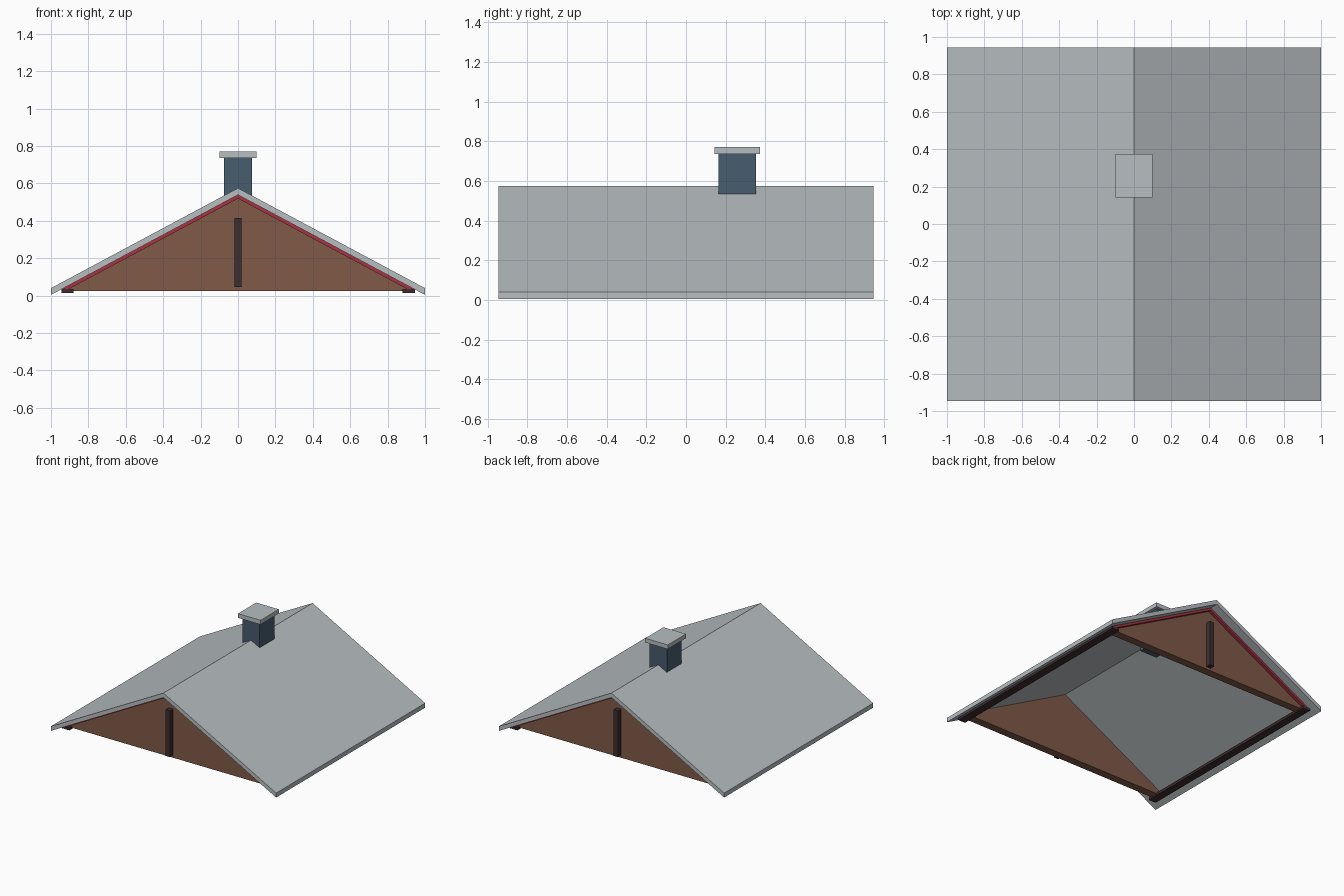
import bpy

if "Cube" in bpy.data.objects:
    bpy.data.objects.remove(bpy.data.objects["Cube"], do_unlink=True)


def linear(c):
    return c / 12.92 if c <= 0.04045 else ((c + 0.055) / 1.055) ** 2.4


def material(name, r, g, b):
    mat = bpy.data.materials.new(name)
    color = (linear(r), linear(g), linear(b), 1)
    mat.use_nodes = True
    mat.diffuse_color = color
    mat.node_tree.nodes["Principled BSDF"].inputs["Base Color"].default_value = color
    return mat


GRAY = material("pale gray", 0.72, 0.745, 0.755)
BROWN = material("warm brown", 0.50, 0.35, 0.28)
BLUE = material("slate blue", 0.28, 0.36, 0.43)
RED = material("trim red", 0.65, 0.20, 0.25)
DARK = material("dark timber", 0.24, 0.18, 0.19)


def prism(name, profile, y0, y1, mat):
    """Extrude an x-z profile, listed counter-clockwise from the front, along y."""
    n = len(profile)
    verts = [(x, y, z) for y in (y0, y1) for x, z in profile]
    faces = [tuple(range(n)), tuple(reversed(range(n, 2 * n)))]
    faces += [(i, i + n, (i + 1) % n + n, (i + 1) % n) for i in range(n)]
    mesh = bpy.data.meshes.new(name)
    mesh.from_pydata(verts, [], faces)
    mesh.materials.append(mat)
    obj = bpy.data.objects.new(name, mesh)
    bpy.context.collection.objects.link(obj)
    return obj


def box(name, x0, x1, y0, y1, z0, z1, mat):
    return prism(name, [(x0, z0), (x1, z0), (x1, z1), (x0, z1)], y0, y1, mat)


RIDGE, SLOPE, THICK = 0.575, 0.535, 0.036
UNDER = RIDGE - THICK


def chevron(half, top, depth):
    """Inverted V profile with plumb-cut ends."""
    low = top - SLOPE * half
    return [(-half, low), (-half, low - depth), (0, top - depth),
            (half, low - depth), (half, low), (0, top)]


# Roof slab
prism("roof", chevron(1.0, RIDGE, THICK), -0.945, 0.945, GRAY)

# Gable walls, rake trim and centre posts at both ends
for side, label in ((-1, "front"), (1, "back")):
    def span(inner, outer):
        return sorted((side * inner, side * outer))

    base = 0.025
    half = (UNDER - base) / SLOPE - 0.02
    edge = UNDER - SLOPE * half
    wall = [(-half, base), (half, base), (half, edge), (0, UNDER), (-half, edge)]
    prism(label + "_gable", wall, *span(0.785, 0.85), BROWN)
    prism(label + "_rake_trim", chevron(0.93, UNDER, 0.02), *span(0.84, 0.875), RED)
    box(label + "_post", -0.02, 0.02, *span(0.85, 0.89), 0.045, 0.415, DARK)

# Eave beams
for side, label in ((-1, "right"), (1, "left")):
    x0, x1 = sorted((side * 0.88, side * 0.945))
    box(label + "_eave_beam", x0, x1, -0.88, 0.88, 0.015, 0.035, DARK)

# Chimney
box("chimney", -0.076, 0.076, 0.165, 0.352, 0.46, 0.738, BLUE)
box("chimney_cap", -0.1, 0.1, 0.143, 0.374, 0.736, 0.77, GRAY)
